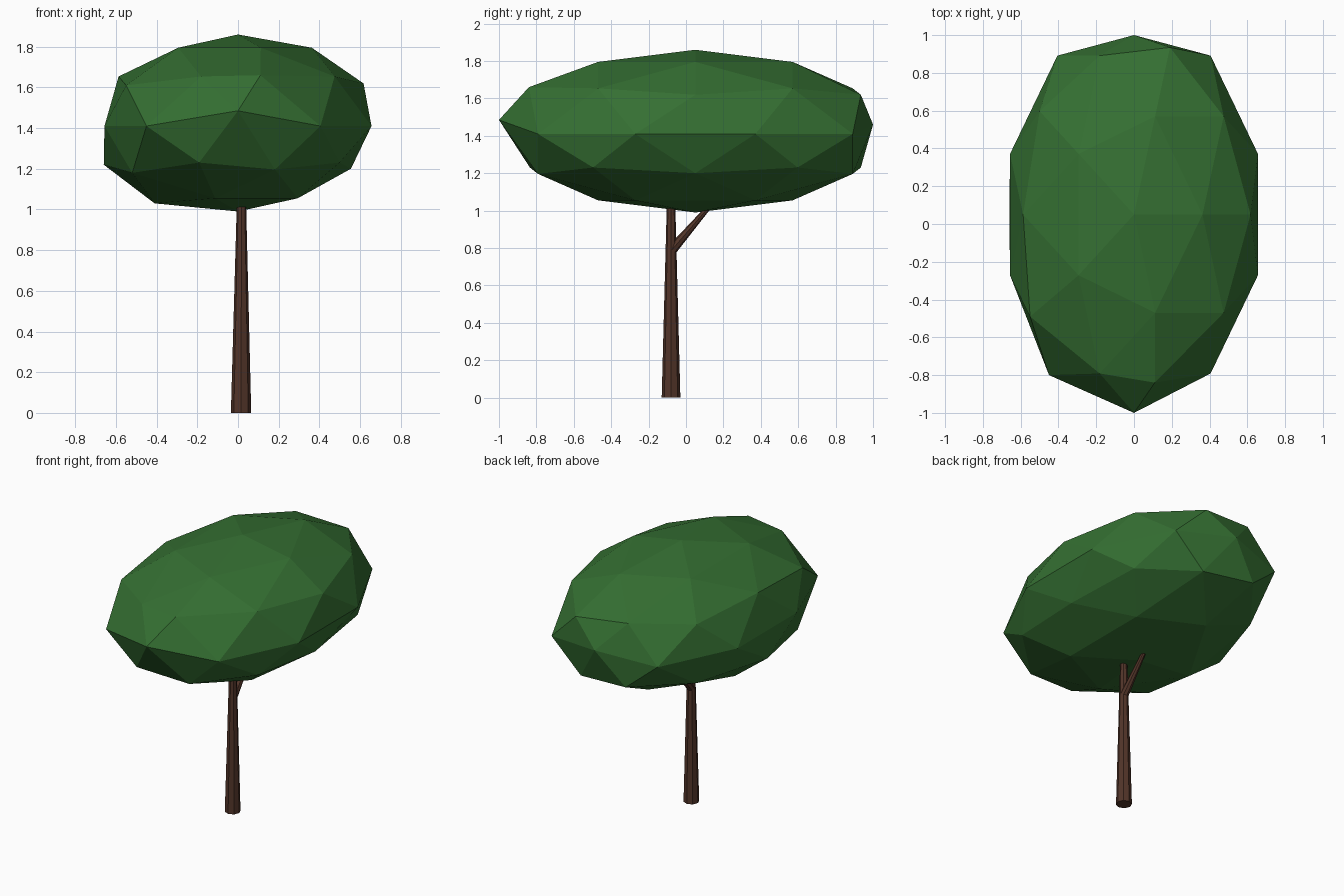
import bpy, bmesh
from mathutils import Vector

if "Cube" in bpy.data.objects:
    bpy.data.objects.remove(bpy.data.objects["Cube"])


def material(name, rgb):
    m = bpy.data.materials.new(name)
    m.diffuse_color = (*rgb, 1)
    m.use_nodes = True
    m.node_tree.nodes["Principled BSDF"].inputs["Base Color"].default_value = m.diffuse_color
    return m


def add_object(name, bm, mat):
    mesh = bpy.data.meshes.new(name)
    bm.to_mesh(mesh)
    bm.free()
    mesh.materials.append(mat)
    obj = bpy.data.objects.new(name, mesh)
    bpy.context.collection.objects.link(obj)
    return obj


def limb(name, start, end, r1, r2, mat):
    """Tapered eight-sided limb between two points."""
    a, b = Vector(start), Vector(end)
    bm = bmesh.new()
    bmesh.ops.create_cone(bm, cap_ends=True, segments=8, radius1=r1, radius2=r2,
                          depth=(b - a).length)
    obj = add_object(name, bm, mat)
    obj.location = (a + b) / 2
    obj.rotation_mode = 'QUATERNION'
    obj.rotation_quaternion = (b - a).to_track_quat('Z', 'Y')
    return obj


green = material("leaves", (0.035, 0.16, 0.032))
brown = material("bark", (0.085, 0.035, 0.022))

# Crown: stretched icosphere with a few corners nudged
bm = bmesh.new()
bmesh.ops.create_icosphere(bm, subdivisions=2, radius=1)
for v in bm.verts:
    v.co = Vector((v.co.x * 0.69, 0.05 + v.co.y * 1.04, 1.425 + v.co.z * 0.435))
    if abs(v.co.z - 1.425) < 0.01:
        v.co.z = 1.41
nudges = [
    ((0, -0.99, 1.41), (0, -1, 1.485)),
    ((0, 1.09, 1.41), (0, 1, 1.46)),
    ((0.19, -0.83, 1.62), (0.11, -0.84, 1.66)),
    ((-0.5, -0.49, 1.62), (-0.55, -0.49, 1.61)),
    ((-0.406, -0.79, 1.41), (-0.45, -0.8, 1.41)),
    ((-0.617, 0.05, 1.23), (-0.66, 0.05, 1.22)),
    ((-0.475, -0.47, 1.196), (-0.52, -0.48, 1.18)),
    ((0.587, 0.05, 1.196), (0.555, 0.05, 1.2)),
    ((-0.363, 0.05, 1.055), (-0.41, 0.05, 1.03)),
]
for old, new in nudges:
    min(bm.verts, key=lambda v: (v.co - Vector(old)).length).co = new
add_object("crown", bm, green)

# Trunk and side branch
limb("trunk", (0.015, -0.08, 0), (0.017, -0.08, 1.06), 0.05, 0.022, brown)
limb("branch", (0.016, -0.08, 0.785), (0.016, 0.14, 1.04), 0.028, 0.012, brown)
